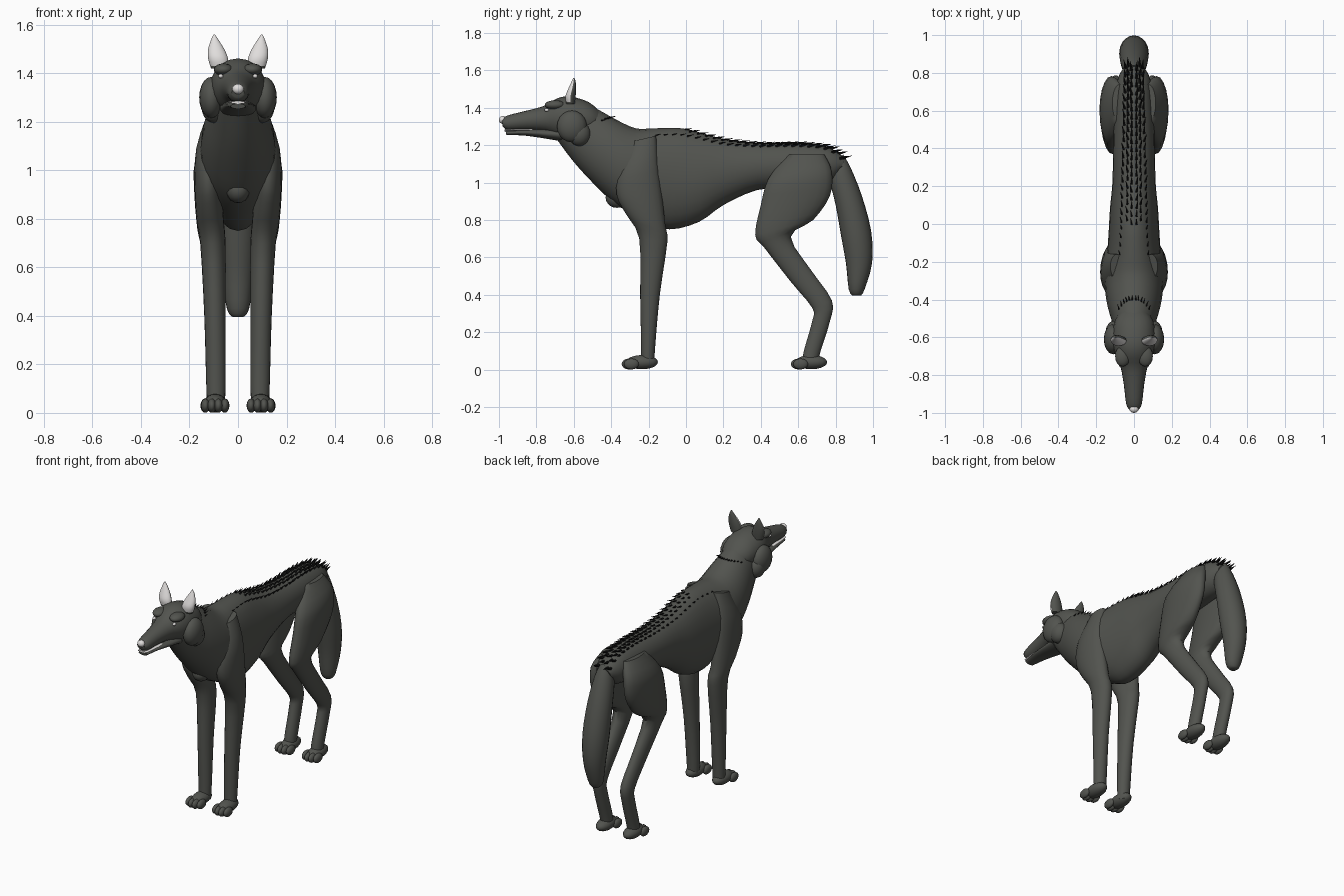
import bpy, bmesh, math, random
from mathutils import Matrix, Vector
from mathutils.bvhtree import BVHTree

random.seed(4)
old = bpy.data.objects.get("Cube")
if old:
    bpy.data.objects.remove(old)


def material(name, r, g, b):
    mat = bpy.data.materials.new(name)
    mat.use_nodes = True
    mat.diffuse_color = (r, g, b, 1)
    mat.node_tree.nodes["Principled BSDF"].inputs["Base Color"].default_value = (r, g, b, 1)
    return mat


fur = material("dark grey fur", 0.085, 0.088, 0.078)
bristle = material("black bristle", 0.006, 0.006, 0.006)
pale = material("pale skin", 0.75, 0.73, 0.72)


def finish(name, bm, mats, mirror=False, smooth=True):
    """Turn a bmesh into a named object, optionally mirrored across x."""
    bmesh.ops.recalc_face_normals(bm, faces=bm.faces)
    mesh = bpy.data.meshes.new(name)
    bm.to_mesh(mesh)
    bm.free()
    obj = bpy.data.objects.new(name, mesh)
    bpy.context.collection.objects.link(obj)
    for mat in mats:
        mesh.materials.append(mat)
    if smooth:
        bpy.ops.object.select_all(action="DESELECT")
        bpy.context.view_layer.objects.active = obj
        obj.select_set(True)
        bpy.ops.object.shade_smooth_by_angle(angle=math.radians(50))
    if mirror:
        obj.modifiers.new("Mirror", "MIRROR")
    return obj


def spline(a, b, c, d, t):
    """Catmull-Rom blend of four numbers."""
    return b + 0.5 * t * (c - a + t * (2*a - 5*b + 4*c - d + t * (3*(b - c) + d - a)))


def loft(name, sections, mirror=False, mat=fur, sides=20, steps=3):
    """Skin ovals; each is (edge y, edge z, opposite y, opposite z, centre x, half width)."""
    rows = []
    last = len(sections) - 1
    for i in range(last):
        near = [sections[min(max(i + k, 0), last)] for k in (-1, 0, 1, 2)]
        for s in range(steps):
            rows.append([spline(*four, s / steps) for four in zip(*near)])
    rows.append(sections[-1])
    bm = bmesh.new()
    rings = []
    for ay, az, by, bz, cx, w in rows:
        ring = []
        for k in range(sides):
            angle = math.tau * k / sides
            c, s = math.cos(angle) / 2, math.sin(angle)
            ring.append(bm.verts.new((cx + w * s, (ay + by) / 2 + c * (ay - by),
                                      (az + bz) / 2 + c * (az - bz))))
        rings.append(ring)
    for low, high in zip(rings, rings[1:]):
        for k in range(sides):
            n = (k + 1) % sides
            bm.faces.new((low[k], low[n], high[n], high[k]))
    bm.faces.new(rings[0])
    bm.faces.new(rings[-1])
    return finish(name, bm, [mat], mirror)


def blobs(name, items, mirror=False, mat=fur):
    """Ellipsoids given as (centre, radii)."""
    bm = bmesh.new()
    for centre, radii in items:
        bmesh.ops.create_uvsphere(bm, u_segments=16, v_segments=10, radius=1,
                                  matrix=Matrix.Translation(centre) @ Matrix.Diagonal((*radii, 1)))
    return finish(name, bm, [mat], mirror)


# Torso and neck
body = loft("torso_and_neck", [
    (-.56, 1.42, -.69, 1.23, 0, .09),
    (-.47, 1.39, -.6, 1.11, 0, .11),
    (-.38, 1.34, -.49, .99, 0, .14),
    (-.27, 1.29, -.37, .88, 0, .155),
    (-.17, 1.29, -.22, .8, 0, .145),
    (-.02, 1.29, -.09, .75, 0, .135),
    (.1, 1.26, .07, .79, 0, .127),
    (.22, 1.23, .2, .88, 0, .115),
    (.4, 1.21, .38, .96, 0, .11),
    (.6, 1.21, .55, .97, 0, .105),
    (.76, 1.19, .75, .99, 0, .09),
    (.85, 1.13, .82, 1.05, 0, .05)], sides=24)
blobs("breastbone", [((0, -.37, .92), (.05, .06, .055))])

# Head
loft("head", [
    (-.985, 1.34, -.98, 1.3, 0, .026),
    (-.95, 1.36, -.95, 1.28, 0, .042),
    (-.85, 1.385, -.85, 1.28, 0, .054),
    (-.76, 1.41, -.75, 1.27, 0, .072),
    (-.69, 1.45, -.68, 1.24, 0, .102),
    (-.62, 1.46, -.6, 1.23, 0, .115),
    (-.52, 1.43, -.5, 1.25, 0, .1),
    (-.45, 1.37, -.46, 1.27, 0, .06)])
loft("lower_jaw", [
    (-.965, 1.275, -.96, 1.253, 0, .03),
    (-.85, 1.285, -.85, 1.25, 0, .05),
    (-.68, 1.29, -.66, 1.22, 0, .075)])
loft("teeth_line", [
    (-.97, 1.285, -.97, 1.274, 0, .03),
    (-.9, 1.287, -.9, 1.276, 0, .042),
    (-.82, 1.287, -.82, 1.277, 0, .04)], mat=pale)
blobs("nose", [((0, -.98, 1.335), (.024, .02, .021))], mat=pale)
blobs("eyes", [((.071, -.745, 1.388), (.01, .012, .009))], True, pale)
blobs("brows", [((.06, -.7, 1.415), (.04, .055, .025))], True)
blobs("cheek_ruffs", [((.11, -.61, 1.3), (.05, .08, .085)),
                      ((.1, -.57, 1.26), (.05, .06, .065))], True)

# Ears: pale on the faces that look forward
ears = loft("ears", [
    (-.64, 1.42, -.595, 1.42, .075, .036),
    (-.645, 1.46, -.59, 1.46, .082, .041),
    (-.63, 1.5, -.588, 1.5, .09, .033),
    (-.612, 1.54, -.59, 1.54, .096, .014),
    (-.602, 1.56, -.598, 1.56, .098, .003)], True)
ears.data.materials.append(pale)
for face in ears.data.polygons:
    if face.normal.y < -0.15 and face.center.z > 1.435:
        face.material_index = 1

# Legs
loft("front_legs", [
    (-.29, 1.22, -.16, 1.25, .09, .035),
    (-.36, 1.06, -.15, 1.12, .118, .054),
    (-.37, .93, -.13, .95, .122, .057),
    (-.32, .83, -.11, .77, .115, .056),
    (-.25, .7, -.1, .68, .103, .052),
    (-.245, .4, -.14, .4, .095, .044),
    (-.24, .12, -.165, .12, .091, .04),
    (-.24, .03, -.17, .02, .091, .035)], True)
loft("hind_legs", [
    (.54, 1.15, .74, 1.15, .075, .04),
    (.44, 1.02, .78, 1.06, .115, .062),
    (.4, .88, .77, .93, .12, .06),
    (.37, .72, .68, .8, .113, .055),
    (.42, .65, .56, .71, .105, .047),
    (.56, .47, .67, .53, .1, .037),
    (.675, .33, .78, .37, .098, .036),
    (.675, .26, .77, .26, .097, .034),
    (.63, .1, .72, .1, .095, .035),
    (.62, .03, .7, .02, .095, .035)], True)


def paws(name, x, y):
    """Rounded foot with four toes along its front."""
    items = [((x, y + .03, .04), (.045, .085, .038))]
    for k in range(4):
        off = k - 1.5
        items.append(((x + off * .027, y - .045 + abs(off) * .012, .03), (.018, .04, .029)))
    blobs(name, items, True)


paws("front_paws", .094, -.265)
paws("hind_paws", .096, .64)

# Tail
loft("tail", [
    (.84, 1.15, .76, 1.06, 0, .04),
    (.88, 1.08, .77, 1.0, 0, .06),
    (.94, .93, .8, .88, 0, .074),
    (.99, .74, .83, .71, 0, .078),
    (.995, .57, .855, .57, 0, .066),
    (.955, .43, .87, .43, 0, .046),
    (.935, .395, .89, .395, 0, .022)])

# Bristles standing along the back and nape
surface = BVHTree.FromPolygons([v.co for v in body.data.vertices],
                               [p.vertices[:] for p in body.data.polygons])
bm = bmesh.new()


def spike(x, y, length):
    hit = surface.ray_cast(Vector((x, y, 2)), Vector((0, 0, -1)))[0]
    if hit is None:
        return
    aim = Vector((x * 4 + random.uniform(-.15, .15), 1, 0.25))
    place = (Matrix.Translation(hit) @ aim.to_track_quat("Z", "Y").to_matrix().to_4x4()
             @ Matrix.Translation((0, 0, length * 0.4)))
    bmesh.ops.create_cone(bm, cap_ends=True, segments=5, radius1=length * .17,
                          radius2=0, depth=length, matrix=place)


for side in (-1, 1):
    for i in range(20):
        y = i * 0.043
        grow = 0.04 + 0.02 * i / 19
        spike(side * .014, y, grow)
        spike(side * (.036 - .006 * i / 19), y + .02, grow)
        spike(side * (.066 - .022 * i / 19), y + .01, grow * .9)
    for i in range(4):
        spike(side * (.075 - i * .003), -.16 + i * .045, .03)
    for i in range(6):
        spike(side * (.01 + i * .014), -.4 - i * i * .002, .03)
finish("back_bristles", bm, [bristle], smooth=False)
